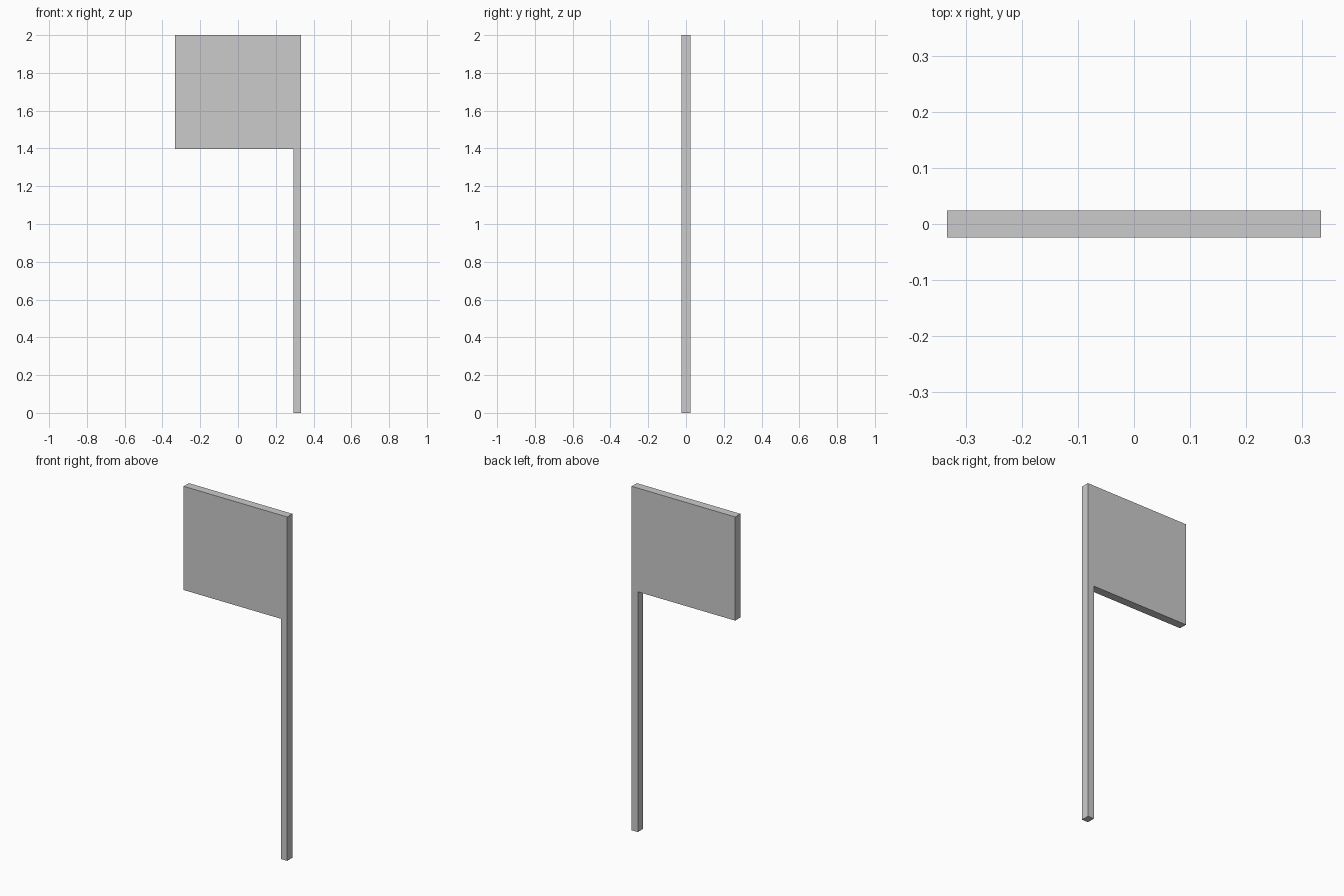
import bpy, bmesh

if "Cube" in bpy.data.objects:
    bpy.data.objects.remove(bpy.data.objects["Cube"])

HALF_W, HALF_T, HEIGHT = 0.333, 0.024, 2.0
POLE_W, FLAG_BOTTOM = 0.04, 1.397

# Front outline of the pole with its flag, as one continuous panel
pole_x = HALF_W - POLE_W
outline = [(pole_x, 0), (HALF_W, 0), (HALF_W, HEIGHT),
           (-HALF_W, HEIGHT), (-HALF_W, FLAG_BOTTOM), (pole_x, FLAG_BOTTOM)]

bm = bmesh.new()
front = bm.faces.new([bm.verts.new((x, -HALF_T, z)) for x, z in outline])

# Thickness
ext = bmesh.ops.extrude_face_region(bm, geom=[front], use_keep_orig=True)
verts = [g for g in ext["geom"] if isinstance(g, bmesh.types.BMVert)]
bmesh.ops.translate(bm, verts=verts, vec=(0, 2 * HALF_T, 0))
bmesh.ops.recalc_face_normals(bm, faces=bm.faces)

mesh = bpy.data.meshes.new("flag_and_pole")
bm.to_mesh(mesh)
bm.free()
bpy.context.collection.objects.link(bpy.data.objects.new("flag_and_pole", mesh))
